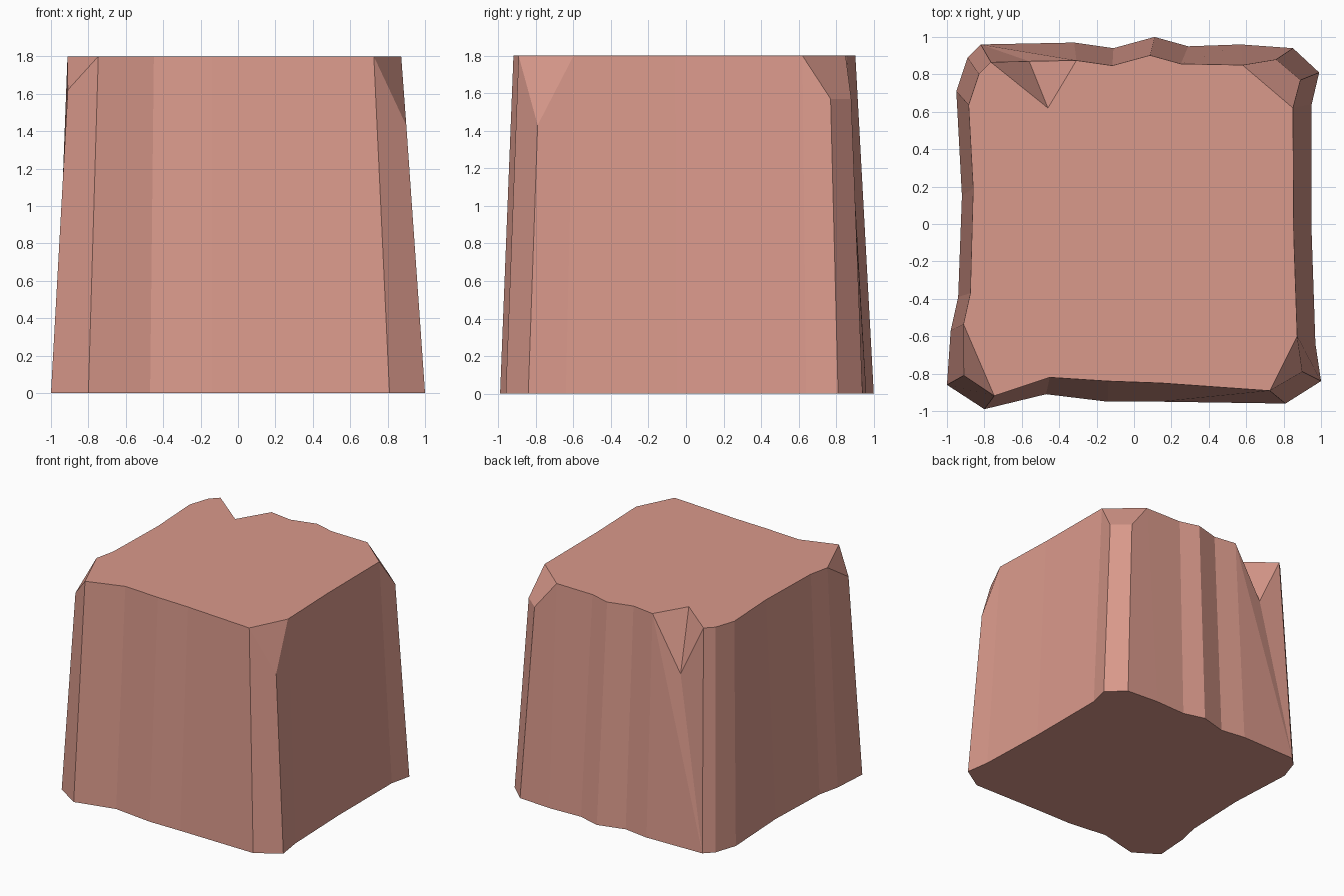
import bpy
import bmesh

default_cube = bpy.data.objects.get("Cube")
if default_cube:
    bpy.data.objects.remove(default_cube, do_unlink=True)

HEIGHT = 1.8

# Ground outline of the rock, counterclockwise from the front right corner
OUTLINE = [
    (-1, -.86), (-.8, -.99), (-.47, -.91), (-.14, -.95), (.14, -.95), (.81, -.96),
    (1, -.84), (.97, -.64), (.95, -.05), (.95, .64), (.99, .81), (.85, .94),
    (.57, .96), (.29, .95), (.11, 1), (-.11, .94), (-.32, .97), (-.82, .96),
    (-.89, .89), (-.95, .71), (-.92, .15), (-.94, -.39), (-.98, -.57),
]

# Rim corners that have been knocked down, and rim corners that lean differently
CHIPS = {0: (-.91, -.81, 1.62), 6: (.9, -.79, 1.43),
         10: (.89, .77, 1.57), 11: (.76, .88, 1.57)}
LEANS = {2: (-.45, -.82), 3: (-.14, -.84), 4: (.14, -.85),
         9: (.85, .62), 12: (.58, .85), 20: (-.86, .19)}

# The wall that holds the deep notch
NOTCH_WALL = 16
NOTCH_LOW = (-.56, .87, 1.37)
NOTCH_BACK = (-.46, .62, HEIGHT)


def rim_point(index, x, y):
    """Upper end of a wall edge: a chip, a special lean or the common taper."""
    if index in CHIPS:
        return CHIPS[index]
    taper = (.915 * x - .015, .915 * y - .013)
    return (*LEANS.get(index, taper), HEIGHT)


def make_material(name, colour):
    material = bpy.data.materials.new(name)
    material.use_nodes = True
    material.diffuse_color = colour
    shader = material.node_tree.nodes["Principled BSDF"]
    shader.inputs["Base Color"].default_value = colour
    return material


def build_rock():
    bm = bmesh.new()
    count = len(OUTLINE)
    base = [bm.verts.new((x, y, 0)) for x, y in OUTLINE]
    rim = [bm.verts.new(rim_point(i, x, y)) for i, (x, y) in enumerate(OUTLINE)]
    low = bm.verts.new(NOTCH_LOW)
    back = bm.verts.new(NOTCH_BACK)

    # Walls, with the notched one split around the low point
    for i in range(count):
        j = (i + 1) % count
        if i == NOTCH_WALL:
            bm.faces.new((base[i], base[j], rim[i]))
            bm.faces.new((base[j], low, rim[i]))
            bm.faces.new((base[j], rim[j], low))
            bm.faces.new((rim[i], low, back))
            bm.faces.new((low, rim[j], back))
        else:
            bm.faces.new((base[i], base[j], rim[j], rim[i]))

    # Sloped facets over the chipped corners
    for i in CHIPS:
        if i - 1 in CHIPS:
            continue
        end = i + 1
        while end in CHIPS:
            end += 1
        bm.faces.new([rim[k] for k in range(i - 1, end + 1)])

    # Flat top and underside
    top = []
    for i in range(count):
        if i not in CHIPS:
            top.append(rim[i])
        if i == NOTCH_WALL:
            top.append(back)
    bm.faces.new(top)
    bm.faces.new(base[::-1])

    bmesh.ops.recalc_face_normals(bm, faces=bm.faces)
    mesh = bpy.data.meshes.new("rock_block")
    bm.to_mesh(mesh)
    bm.free()
    rock = bpy.data.objects.new("rock_block", mesh)
    bpy.context.collection.objects.link(rock)
    return rock


rock_block = build_rock()
rock_block.data.materials.append(make_material("clay pink stone", (.7, .32, .26, 1)))
